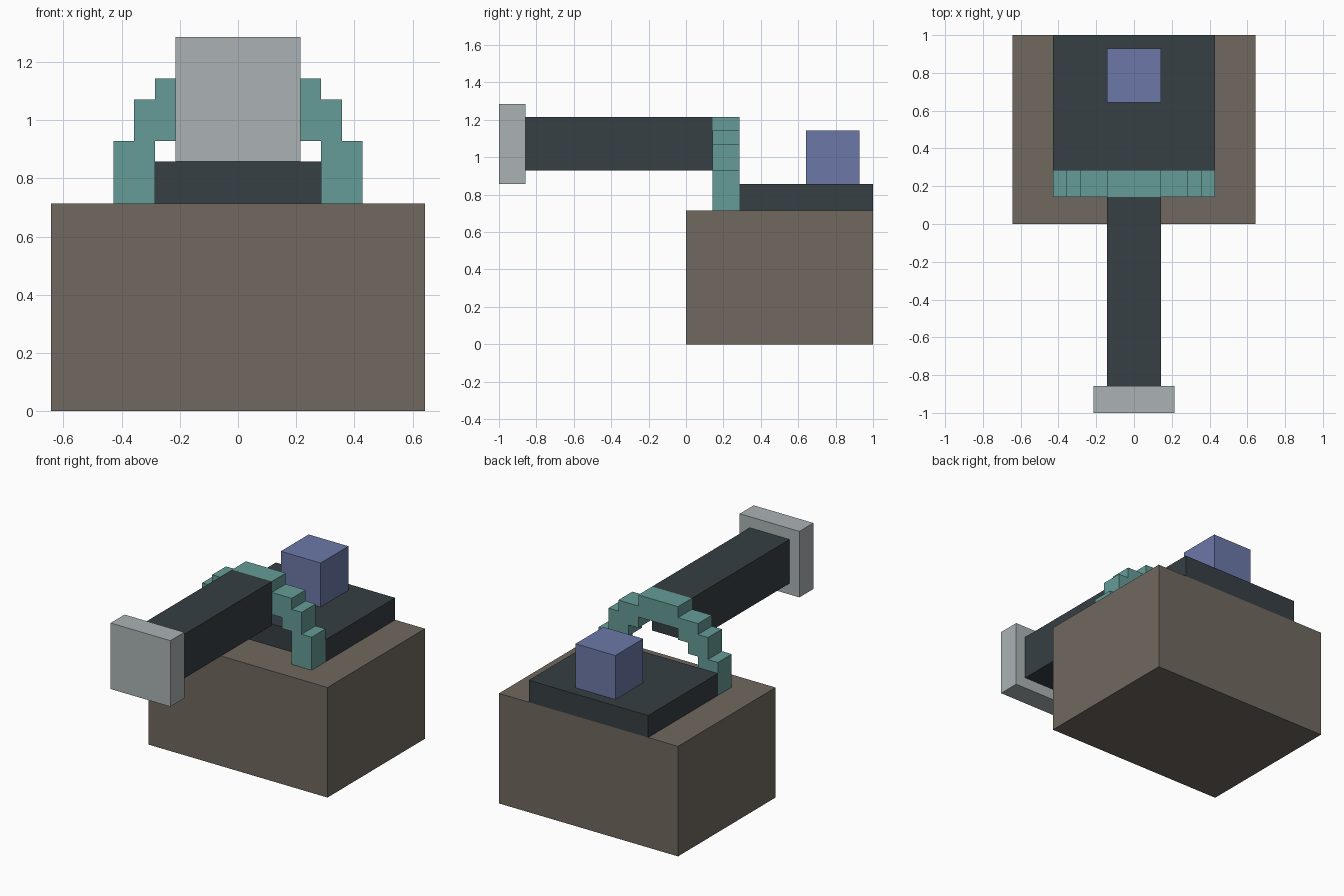
import bpy, bmesh

if "Cube" in bpy.data.objects:
    bpy.data.objects.remove(bpy.data.objects["Cube"])

U = 1 / 14  # grid unit


def material(name, rgb):
    m = bpy.data.materials.new(name)
    m.diffuse_color = (*rgb, 1)
    m.use_nodes = True
    m.node_tree.nodes["Principled BSDF"].inputs["Base Color"].default_value = m.diffuse_color
    return m


BROWN = material("brown", (0.165, 0.14, 0.115))
DARK = material("dark", (0.037, 0.05, 0.058))
TEAL = material("teal", (0.13, 0.33, 0.31))
BLUE = material("blue", (0.15, 0.19, 0.39))
GREY = material("light_grey", (0.41, 0.45, 0.46))


def extrude(name, outline, y0, y1, mat):
    """Extrude an x-z outline (in grid units) from y0 to y1."""
    bm = bmesh.new()
    face = bm.faces.new([bm.verts.new((x * U, y0 * U, z * U)) for x, z in outline])
    new = bmesh.ops.extrude_face_region(bm, geom=[face])["geom"]
    verts = [g for g in new if isinstance(g, bmesh.types.BMVert)]
    bmesh.ops.translate(bm, verts=verts, vec=(0, (y1 - y0) * U, 0))
    bmesh.ops.recalc_face_normals(bm, faces=bm.faces)
    mesh = bpy.data.meshes.new(name)
    bm.to_mesh(mesh)
    bm.free()
    mesh.materials.append(mat)
    obj = bpy.data.objects.new(name, mesh)
    bpy.context.collection.objects.link(obj)
    return obj


def box(name, half, y0, y1, z0, z1, mat):
    return extrude(name, [(-half, z0), (half, z0), (half, z1), (-half, z1)], y0, y1, mat)


# Base block, raised slab and the cube on it
box("base", 9, 0, 14, 0, 10, BROWN)
box("slab", 6, 4, 14, 10, 12, DARK)
box("cube_knob", 2, 9, 13, 12, 16, BLUE)

# Long beam and end plate
box("beam", 2, -12, 2, 13, 17, DARK)
box("end_plate", 3, -14, -12, 12, 18, GREY)

# Stepped arch: right half outline, mirrored to the left
outer = [(6, 10), (6, 13), (5, 13), (5, 15), (4, 15), (4, 16), (2, 16), (2, 17)]
inner = [(2, 15), (2, 14), (3, 14), (3, 13), (4, 13), (4, 10)]
flip = lambda pts: [(-x, z) for x, z in reversed(pts)]
extrude("stepped_arch", outer + flip(outer) + flip(inner) + inner, 2, 4, TEAL)
